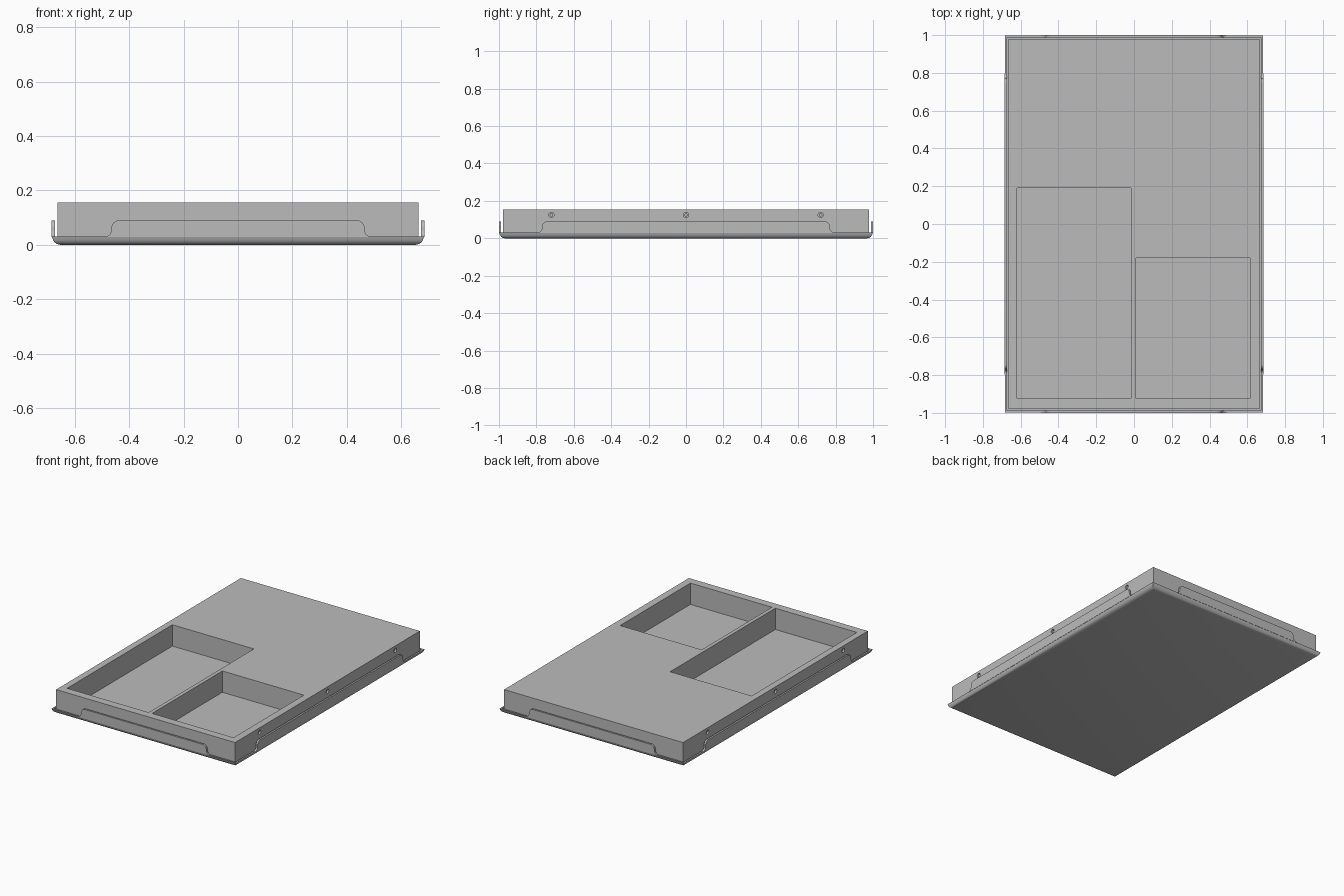
import bpy, bmesh, math
from mathutils import Matrix, Vector

if "Cube" in bpy.data.objects:
    bpy.data.objects.remove(bpy.data.objects["Cube"], do_unlink=True)

grey = bpy.data.materials.new("plain grey")
grey.use_nodes = True
COLOUR = (0.5, 0.5, 0.5, 1)
grey.diffuse_color = COLOUR
grey.node_tree.nodes["Principled BSDF"].inputs["Base Color"].default_value = COLOUR

HX, HY = 0.685, 1.0          # outer half sizes of the tray
BX, BY = 0.664, 0.979        # half sizes of the body
FLOOR, TOP = 0.012, 0.155    # tray floor and top of the body
SHEET = 0.012                # sheet thickness
RIM, TAB_TOP = 0.03, 0.09


def finish(name, bm, smooth=False):
    bmesh.ops.recalc_face_normals(bm, faces=bm.faces)
    mesh = bpy.data.meshes.new(name)
    bm.to_mesh(mesh)
    bm.free()
    mesh.materials.append(grey)
    obj = bpy.data.objects.new(name, mesh)
    bpy.context.collection.objects.link(obj)
    bpy.ops.object.select_all(action='DESELECT')
    obj.select_set(True)
    bpy.context.view_layer.objects.active = obj
    if smooth:
        bpy.ops.object.shade_smooth_by_angle(angle=math.radians(35))
    return obj


def box(name, x0, x1, y0, y1, z0, z1):
    bm = bmesh.new()
    bmesh.ops.create_cube(bm, size=1)
    for v in bm.verts:
        v.co = Vector((x0 + (v.co.x + .5) * (x1 - x0),
                       y0 + (v.co.y + .5) * (y1 - y0),
                       z0 + (v.co.z + .5) * (z1 - z0)))
    return finish(name, bm)


def pin(name, x, y, z, radius, depth):
    bm = bmesh.new()
    place = Matrix.Translation((x, y, z)) @ Matrix.Rotation(math.pi / 2, 4, 'Y')
    bmesh.ops.create_cone(bm, cap_ends=True, segments=20, radius1=radius,
                          radius2=radius, depth=depth, matrix=place)
    return finish(name, bm, True)


# Shallow tray with a rolled lower edge: rings of (inset, height)
bm = bmesh.new()
rings = []
for inset, z in [(.032, 0), (.02, .003), (.011, .009), (.005, .018), (.001, RIM),
                 (SHEET, RIM), (SHEET, FLOOR)]:
    rings.append([bm.verts.new((sx * (HX - inset), sy * (HY - inset), z))
                  for sx, sy in ((-1, -1), (1, -1), (1, 1), (-1, 1))])
for a, b in zip(rings, rings[1:]):
    for i in range(4):
        j = (i + 1) % 4
        bm.faces.new((a[i], a[j], b[j], b[i]))
bm.faces.new(rings[0])
bm.faces.new(rings[-1])
finish("tray", bm, True)


# Upright tabs with S-shaped ends, one per side
def tab(name, half, angle, reach):
    r = 0.028
    end = []
    for i in range(7):       # flare at the foot
        a = math.pi / 2 * i / 6
        end.append((half + r - r * math.sin(a), RIM - .002 + r - r * math.cos(a)))
    for i in range(7):       # rounded top corner
        a = math.pi / 2 * i / 6
        end.append((half - r + r * math.cos(a), TAB_TOP - r + r * math.sin(a)))
    outline = end + [(-t, z) for t, z in reversed(end)]
    bm = bmesh.new()
    face = bm.faces.new([bm.verts.new((t, -reach, z)) for t, z in outline])
    grown = bmesh.ops.extrude_face_region(bm, geom=[face])["geom"]
    bmesh.ops.translate(bm, vec=(0, SHEET, 0),
                        verts=[g for g in grown if isinstance(g, bmesh.types.BMVert)])
    bmesh.ops.transform(bm, matrix=Matrix.Rotation(angle, 4, 'Z'), verts=bm.verts)
    finish(name, bm, True)


for k, side in enumerate(("front", "left", "back", "right")):
    half, reach = (0.465, HY) if k % 2 == 0 else (0.77, HX)
    tab(side + "_tab", half, k * math.pi / 2, reach)

# Body block with two open pockets and screw holes along both long sides
body = box("body", -BX, BX, -BY, BY, FLOOR, TOP)
cutters = [box("long_pocket_cutter", -.62, -.015, -.925, .19, -.1, .3),
           box("short_pocket_cutter", .01, .615, -.925, -.18, -.1, .3)]
for s, side in ((1, "left"), (-1, "right")):
    for y in (-.72, 0, .72):
        cutters.append(pin("hole_cutter", s * .665, y, .125, .014, .04))
        pin(side + "_screw", s * .648, y, .125, .009, .016)
bpy.context.view_layer.objects.active = body
for cutter in cutters:
    mod = body.modifiers.new("cut", 'BOOLEAN')
    mod.operation = 'DIFFERENCE'
    mod.solver = 'EXACT'
    mod.object = cutter
    bpy.ops.object.modifier_apply(modifier=mod.name)
    bpy.data.objects.remove(cutter, do_unlink=True)
